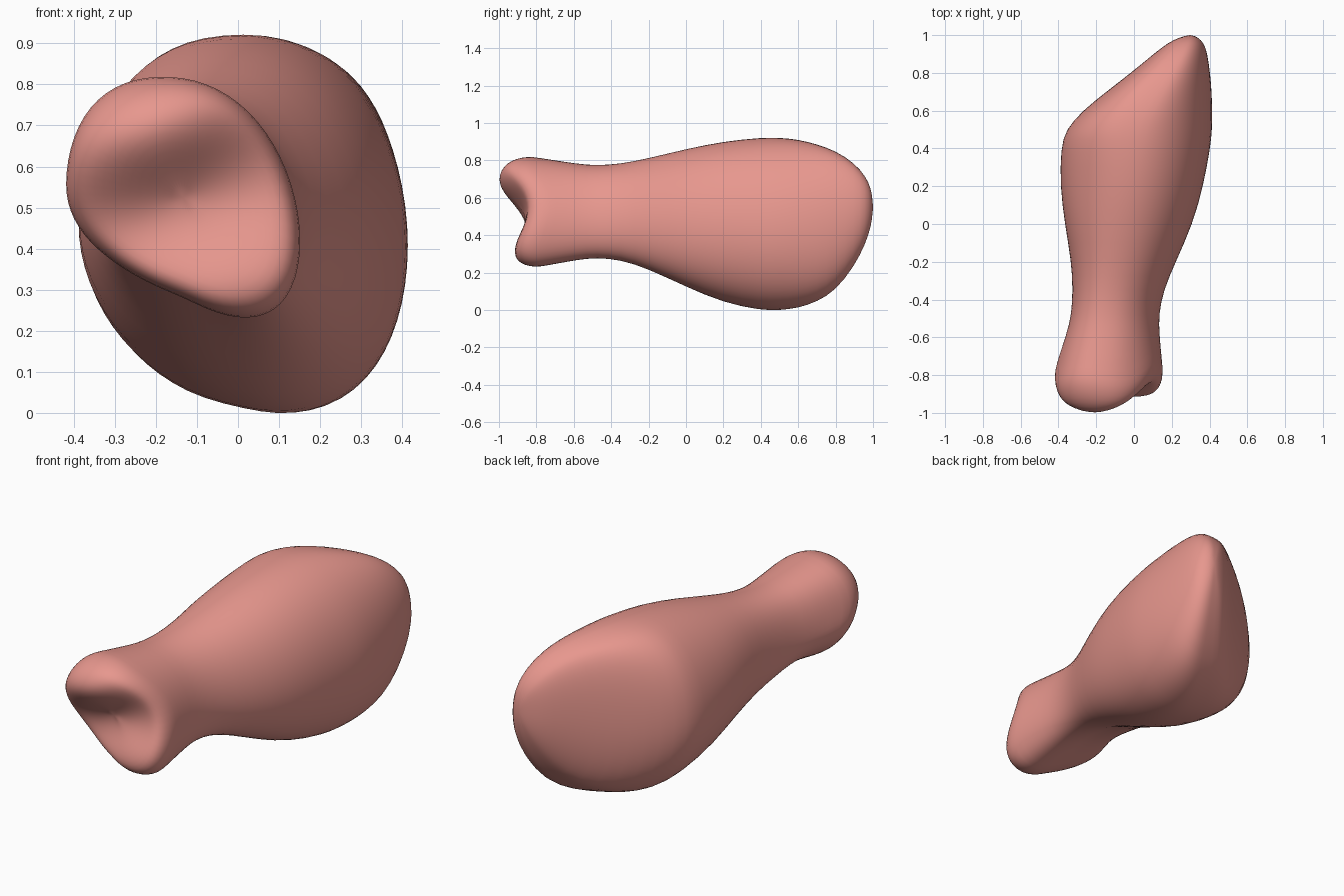
import bpy, bmesh
from math import sin, cos, pi, exp

if "Cube" in bpy.data.objects:
    bpy.data.objects.remove(bpy.data.objects["Cube"])

SEG = 32

# Cross-section extents along the length: y, x min, x max, z min, z max
SECTIONS = [
    (0.99, 0.245, 0.335, 0.45, 0.65),
    (0.96, 0.18, 0.37, 0.355, 0.715),
    (0.90, 0.105, 0.388, 0.235, 0.785),
    (0.80, -0.015, 0.402, 0.105, 0.85),
    (0.70, -0.145, 0.41, 0.045, 0.885),
    (0.60, -0.27, 0.413, 0.012, 0.91),
    (0.50, -0.36, 0.412, 0.0, 0.92),
    (0.40, -0.386, 0.402, 0.0, 0.92),
    (0.20, -0.39, 0.365, 0.04, 0.90),
    (0.00, -0.365, 0.31, 0.125, 0.86),
    (-0.20, -0.33, 0.22, 0.22, 0.81),
    (-0.35, -0.323, 0.155, 0.27, 0.78),
    (-0.48, -0.33, 0.13, 0.28, 0.772),
    (-0.58, -0.355, 0.133, 0.27, 0.78),
]
RIM = (-0.42, 0.153, 0.23, 0.82)
GROW = 1.01  # makes up for the smoothing


def mix(a, b, t):
    return a + (b - a) * min(1, max(0, t))


def outline(y, xl, xr, zl, zh):
    """Skewed oval; its left side flattens towards the slanted cut."""
    k = (y + 0.5) / 0.7
    skew_top = mix(-0.15, 0.0, k)
    skew_low = mix(-0.6, -0.24, k)
    left_fix = mix(0.26, 0.12, k) + 0.32 * exp(-((y + 0.35) / 0.25) ** 2)
    power = mix(mix(0.92, 1.0, k), 0.52, (y - 0.3) / 0.4)
    pts = []
    for i in range(SEG):
        t = 2 * pi * i / SEG
        c, s = cos(t), sin(t)
        skew = mix(skew_low, skew_top, (s + 1) / 2)
        if c < 0:
            skew -= left_fix * c * (1 - max(0, s))
            c = -abs(c) ** power
        pts.append(((xl + xr) / 2 + (xr - xl) / 2 * c * GROW,
                    (zl + zh) / 2 + (zh - zl) / 2 * sin(t + skew) * GROW))
    return pts


def knuckle(x, z):
    """Bone end: two rounded lobes with a hollow between them."""
    def bump(cx, cz, sx, sz, tilt):
        dz = z - cz - tilt * (x - cx)
        return exp(-((x - cx) / sx) ** 2 / 2 - (dz / sz) ** 2 / 2)
    return -0.828 - 0.175 * bump(-0.21, 0.70, 0.2, 0.11, 0.25) \
        - 0.09 * bump(0.0, 0.31, 0.2, 0.105, 0.1)


bm = bmesh.new()
rings = []

# Meaty body and neck
for sec in SECTIONS:
    rings.append([bm.verts.new((x, sec[0], z)) for x, z in outline(*sec)])

# Rounded rim and hollowed face of the bone end
rim = outline(-0.8, *RIM)
cx, cz = (RIM[0] + RIM[1]) / 2, (RIM[2] + RIM[3]) / 2
for scale, drop in ((0.98, 0.14), (1.0, 0.085), (0.965, 0.035), (0.88, 0.005),
                    (0.75, 0), (0.6, 0), (0.45, 0), (0.3, 0), (0.15, 0)):
    ring = []
    for px, pz in rim:
        x, z = cx + (px - cx) * scale, cz + (pz - cz) * scale
        ring.append(bm.verts.new((x, knuckle(x, z) + drop, z)))
    rings.append(ring)

# Skin the rings and close both ends
for a, b in zip(rings, rings[1:]):
    for i in range(SEG):
        j = (i + 1) % SEG
        bm.faces.new((a[i], a[j], b[j], b[i]))
back = bm.verts.new((0.30, 1.002, 0.55))
front = bm.verts.new((cx, knuckle(cx, cz), cz))
for pole, ring in ((back, rings[0]), (front, rings[-1])):
    for i in range(SEG):
        bm.faces.new((pole, ring[i], ring[(i + 1) % SEG]))
bmesh.ops.recalc_face_normals(bm, faces=bm.faces)

mesh = bpy.data.meshes.new("drumstick")
bm.to_mesh(mesh)
bm.free()
for p in mesh.polygons:
    p.use_smooth = True
obj = bpy.data.objects.new("drumstick", mesh)
bpy.context.collection.objects.link(obj)
smooth = obj.modifiers.new("smooth", 'SUBSURF')
smooth.levels = smooth.render_levels = 1

mat = bpy.data.materials.new("meat_pink")
mat.diffuse_color = (0.80, 0.31, 0.27, 1)
mat.use_nodes = True
mat.node_tree.nodes["Principled BSDF"].inputs["Base Color"].default_value = mat.diffuse_color
mesh.materials.append(mat)
